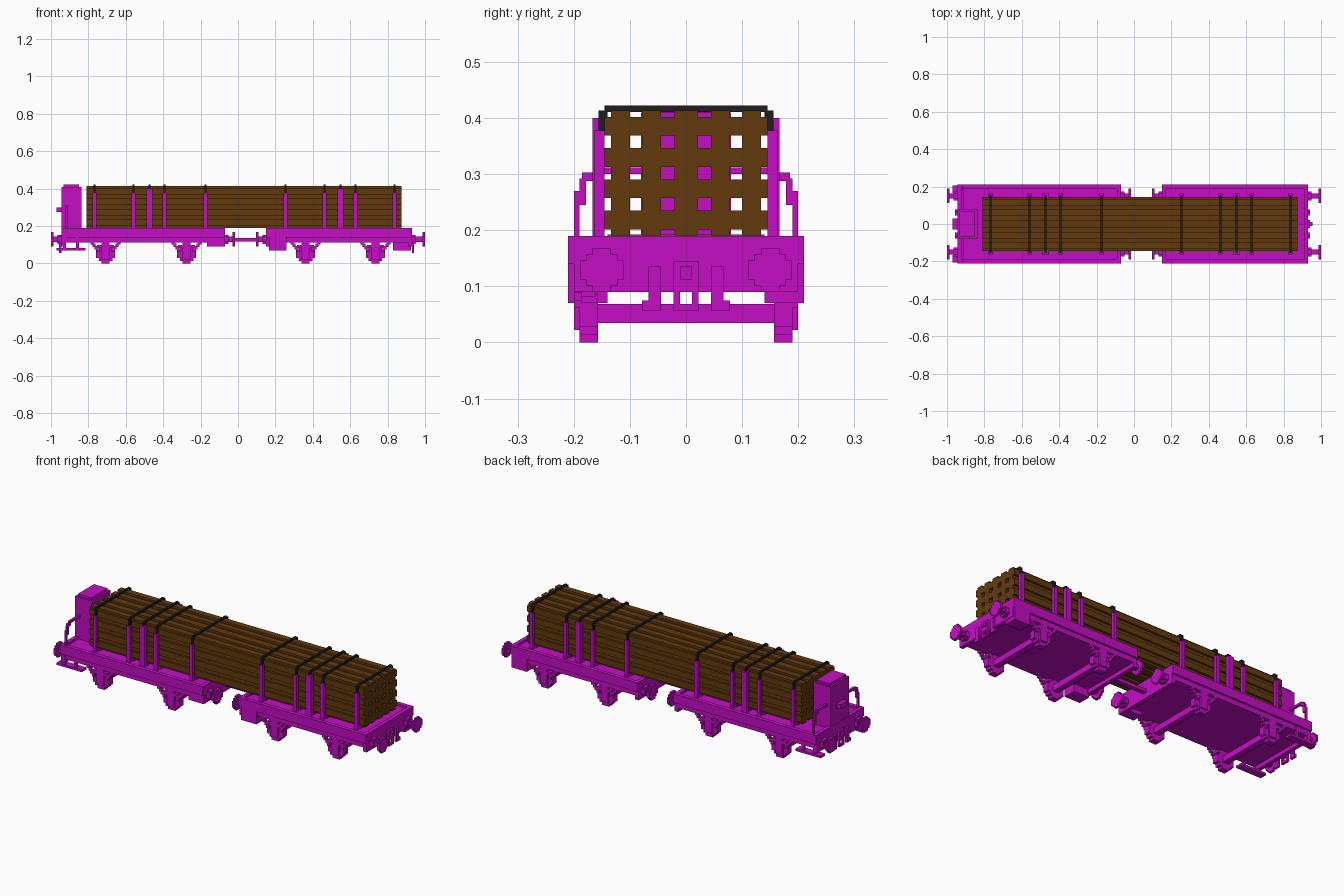
import bpy, bmesh

if "Cube" in bpy.data.objects:
    bpy.data.objects.remove(bpy.data.objects["Cube"])


def material(name, rgb):
    m = bpy.data.materials.new(name)
    m.use_nodes = True
    m.diffuse_color = (*rgb, 1)
    m.node_tree.nodes["Principled BSDF"].inputs["Base Color"].default_value = (*rgb, 1)
    return m


PAINT = material("magenta paint", (0.56, 0.004, 0.56))
WOOD = material("brown timber", (0.125, 0.042, 0.004))
BLACK = material("black strap", (0.013, 0.013, 0.015))


def finish(name, bm, mat):
    bmesh.ops.recalc_face_normals(bm, faces=bm.faces)
    me = bpy.data.meshes.new(name)
    bm.to_mesh(me)
    bm.free()
    me.materials.append(mat)
    ob = bpy.data.objects.new(name, me)
    bpy.context.collection.objects.link(ob)
    return ob


def boxes(name, spans, mat=PAINT):
    """One object from boxes given as (x0, x1, y0, y1, z0, z1)."""
    bm = bmesh.new()
    for x0, x1, y0, y1, z0, z1 in spans:
        made = bmesh.ops.create_cube(bm, size=1)["verts"]
        bmesh.ops.scale(bm, vec=(abs(x1 - x0), abs(y1 - y0), abs(z1 - z0)), verts=made)
        bmesh.ops.translate(bm, vec=((x0 + x1) / 2, (y0 + y1) / 2, (z0 + z1) / 2), verts=made)
    return finish(name, bm, mat)


def prism(name, profile, a0, a1, axis="x", mat=PAINT):
    """Extrude a (side, z) outline along x or y."""
    bm = bmesh.new()
    put = (lambda u, z: (a0, u, z)) if axis == "x" else (lambda u, z: (u, a0, z))
    face = bm.faces.new([bm.verts.new(put(u, z)) for u, z in profile])
    moved = bmesh.ops.extrude_face_region(bm, geom=[face])["geom"]
    d = a1 - a0
    bmesh.ops.translate(bm, vec=(d, 0, 0) if axis == "x" else (0, d, 0),
                        verts=[v for v in moved if isinstance(v, bmesh.types.BMVert)])
    if face.is_valid and not any(f is not face and set(f.verts) == set(face.verts) for f in bm.faces):
        if all(len(e.link_faces) == 1 for e in face.edges):
            bm.faces.new([v for v in face.verts])
    return finish(name, bm, mat)


def stepped(cu, cz, ru, rz, steps):
    """Blocky round outline: a quarter of (u, z) factors mirrored round."""
    q = list(steps)
    pts = q + [(-u, z) for u, z in reversed(q)]
    pts += [(-u, -z) for u, z in q] + [(u, -z) for u, z in reversed(q)]
    return [(cu + u * ru, cz + z * rz) for u, z in pts]


CROSS = [(1, 0.6), (0.6, 0.6), (0.6, 1)]
ROUND = [(1, 0.43), (0.72, 0.43), (0.72, 0.72), (0.43, 0.72), (0.43, 1)]

# Timber load: four rows of five logs, the middle column a little wider
columns = [(-0.117, 0.028), (-0.0615, 0.028), (0, 0.0335), (0.0615, 0.028), (0.117, 0.028)]
for row in range(4):
    for cy, half in columns:
        prism("log", stepped(cy, 0.218 + row * 0.0557, half, 0.0278, CROSS),
              -0.81, 0.874, mat=WOOD)


def buffer(x, d, reach):
    """Pair of buffers on an end beam at x, pointing along d."""
    for s in (-1, 1):
        tip = x + d * reach
        prism("buffer_disc", stepped(s * 0.15, 0.129, 0.039, 0.039, ROUND), tip - d * 0.014, tip)
        prism("buffer_rod", stepped(s * 0.15, 0.129, 0.014, 0.014, CROSS), x, tip - d * 0.01)
        prism("buffer_collar", stepped(s * 0.15, 0.129, 0.024, 0.024, CROSS), x, x + d * 0.02)


def couplings(x, d):
    """Hook block and hoses on an end beam."""
    near, far = x, x + d * 0.012
    spans = [(near, far, -0.022, 0.022, 0.09, 0.145),
             (near, x + d * 0.025, -0.011, 0.011, 0.112, 0.135),
             (near, far, -0.011, 0.011, 0.057, 0.068)]
    for s in (-1, 1):
        spans += [(near, far, s * 0.011, s * 0.022, 0.057, 0.1),
                  (near, far, s * 0.045, s * 0.067, 0.057, 0.135),
                  (near, far, s * 0.06, s * 0.078, 0.057, 0.075)]
    boxes("coupling", spans)


def wheelset(x):
    boxes("axle", [(x - 0.017, x + 0.017, -0.16, 0.16, 0.035, 0.068)])
    for s in (-1, 1):
        prism("wheel", stepped(x, 0.05, 0.05, 0.05, ROUND), s * 0.157, s * 0.19, "y")
        spans = [(x - 0.022, x + 0.022, s * 0.18, s * 0.2, 0.022, 0.115),
                 (x - 0.045, x + 0.045, s * 0.16, s * 0.2, 0.082, 0.1)]
        # Stepped spring hangers either side of the axle box
        for i in range(4):
            for d in (-1, 1):
                c = x + d * (0.04 + i * 0.011)
                z = 0.062 + i * 0.013
                spans.append((c - 0.008, c + 0.008, s * 0.185, s * 0.2, z, z + 0.019))
        boxes("axle_box_and_spring", spans)


def wagon(x0, x1, stakes, wheels):
    # Deck with a raised rim, sole bars and end beams
    boxes("deck", [(x0, x1, -0.2, 0.2, 0.112, 0.178)])
    rim = [(x0, x1, s * 0.188, s * 0.21, 0.14, 0.19) for s in (-1, 1)]
    rim += [(x0, x0 + 0.022, -0.188, 0.188, 0.14, 0.19),
            (x1 - 0.022, x1, -0.188, 0.188, 0.14, 0.19)]
    boxes("deck_rim", rim)
    boxes("end_beam", [(x0, x0 + 0.022, -0.2, 0.2, 0.09, 0.15),
                       (x1 - 0.022, x1, -0.2, 0.2, 0.09, 0.15)])
    # Load bearers under the logs
    boxes("bearer", [(x - 0.015, x + 0.015, -0.14, 0.14, 0.17, 0.192) for x in stakes])
    for i, x in enumerate(stakes):
        wide = i == 2
        half, top = (0.016, 0.4) if wide else (0.01, 0.378)
        outer = 0.167 if wide else 0.163
        boxes("stake", [(x - half, x + half, s * 0.145, s * outer, 0.17, top) for s in (-1, 1)])
        # Strap across the load, hooked to the stakes
        h = 0.0055
        strap = [(x - h, x + h, -0.145, 0.145, 0.411, 0.422)]
        strap += [(x - h, x + h, s * 0.14, s * 0.156, 0.378, 0.413) for s in (-1, 1)]
        boxes("strap", strap, BLACK)
    for x in wheels:
        wheelset(x)


wagon(-0.945, -0.07, [-0.767, -0.559, -0.473, -0.393, -0.174], [-0.708, -0.275])
wagon(0.15, 0.93, [0.254, 0.463, 0.548, 0.628, 0.837], [0.361, 0.735])

for x, d, reach in [(-0.945, -1, 0.055), (-0.07, 1, 0.055), (0.15, -1, 0.055), (0.93, 1, 0.07)]:
    buffer(x, d, reach)
for x, d in [(-0.945, -1), (0.93, 1)]:
    couplings(x, d)

# Bar joining the two wagons
boxes("drawbar", [(-0.07, 0.15, -0.012, 0.012, 0.118, 0.136)])

# Equipment boxes hanging under the sole bars
boxes("equipment_box", [(0.165, 0.26, -0.21, -0.14, 0.07, 0.142),
                        (0.83, 0.925, 0.14, 0.21, 0.07, 0.142),
                        (-0.165, -0.075, -0.2, -0.14, 0.09, 0.142)])

# Brakeman's cabin with a stepped roof
boxes("cabin", [(-0.944, -0.838, -0.08, 0.08, 0.17, 0.41),
                (-0.933, -0.849, -0.07, 0.07, 0.41, 0.422),
                (-0.97, -0.944, -0.03, 0.03, 0.275, 0.3)])

# Curved handrails and foot steps beside the cabin
for s in (-1, 1):
    r0, r1 = -0.925, -0.912
    boxes("handrail", [(r0, r1, s * 0.19, s * 0.2, 0.18, 0.27),
                       (r0, r1, s * 0.178, s * 0.19, 0.245, 0.292),
                       (r0, r1, s * 0.16, s * 0.185, 0.288, 0.303),
                       (r0, r1, s * 0.08, s * 0.167, 0.3, 0.312)])
    boxes("foot_step", [(-0.97, -0.815, s * 0.165, s * 0.205, 0.07, 0.082),
                        (-0.935, -0.92, s * 0.19, s * 0.202, 0.07, 0.15),
                        (-0.865, -0.85, s * 0.19, s * 0.202, 0.07, 0.15)])
